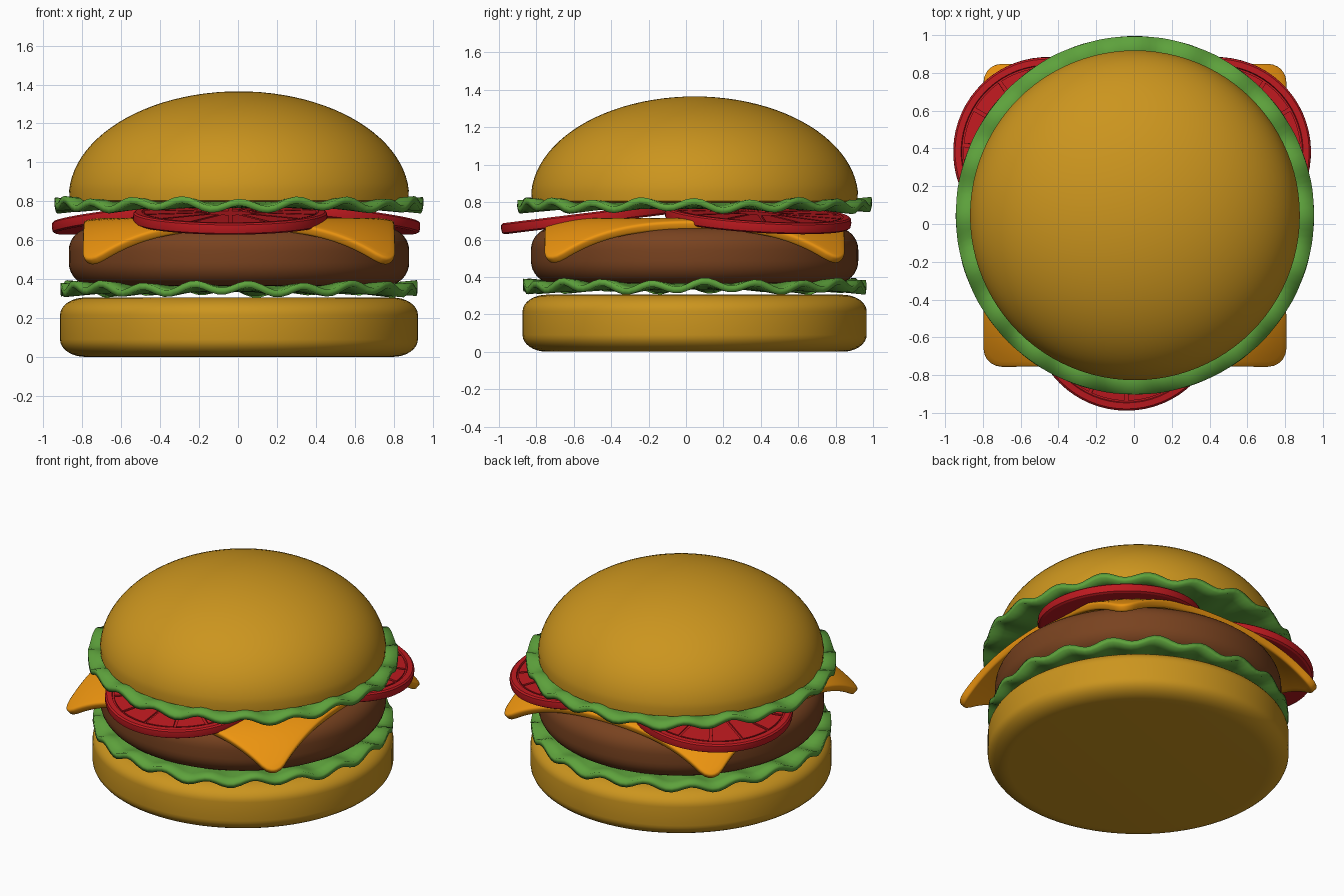
import bpy, bmesh
from math import sin, cos, pi, radians, hypot
from mathutils import Matrix

if "Cube" in bpy.data.objects:
    bpy.data.objects.remove(bpy.data.objects["Cube"])

CY = 0.046  # the stack is centred a little behind the origin


def material(name, rgb):
    m = bpy.data.materials.new(name)
    m.diffuse_color = (*rgb, 1)
    m.use_nodes = True
    m.node_tree.nodes["Principled BSDF"].inputs["Base Color"].default_value = m.diffuse_color
    return m


BUN = material("bun", (0.60, 0.30, 0.013))
MEAT = material("meat", (0.19, 0.055, 0.014))
CHEESE = material("cheese", (0.85, 0.30, 0.005))
TOMATO = material("tomato", (0.52, 0.010, 0.014))
LEAF = material("leaf", (0.11, 0.36, 0.045))


def finish(bm, name, mat, angle=40):
    bmesh.ops.remove_doubles(bm, verts=bm.verts, dist=1e-5)
    bmesh.ops.recalc_face_normals(bm, faces=bm.faces)
    me = bpy.data.meshes.new(name)
    bm.to_mesh(me)
    bm.free()
    ob = bpy.data.objects.new(name, me)
    bpy.context.collection.objects.link(ob)
    me.materials.append(mat)
    bpy.ops.object.select_all(action='DESELECT')
    ob.select_set(True)
    bpy.context.view_layer.objects.active = ob
    bpy.ops.object.shade_smooth_by_angle(angle=radians(angle))
    return ob


def revolve(bm, profile, n, height=lambda r, a: 0.0):
    """Sweep (radius, z) points around z; height() adds ripples."""
    rings = []
    for r, z in profile:
        rings.append([bm.verts.new((r * cos(2 * pi * i / n), r * sin(2 * pi * i / n),
                                    z + height(r, 2 * pi * i / n))) for i in range(n)]
                     if r > 0 else [bm.verts.new((0, 0, z))])
    for p, q in zip(rings, rings[1:]):
        for i in range(n):
            j = (i + 1) % n
            if len(p) == 1:
                bm.faces.new((p[0], q[i], q[j]))
            elif len(q) == 1:
                bm.faces.new((p[i], p[j], q[0]))
            else:
                bm.faces.new((p[i], p[j], q[j], q[i]))


def slab(name, mat, r, z0, z1, cr, cz):
    """Disc with rounded rims of radius cr (across) and cz (up)."""
    arc = [k * pi / 16 for k in range(9)]
    pts = [(0, z0)]
    pts += [(r - cr + cr * sin(t), z0 + cz - cz * cos(t)) for t in arc]
    pts += [(r - cr + cr * cos(t), z1 - cz + cz * sin(t)) for t in arc]
    pts += [(0, z1)]
    bm = bmesh.new()
    revolve(bm, pts, 96)
    finish(bm, name, mat).location = (0.005, CY, 0)


def lettuce(name, r, z, phase):
    bm = bmesh.new()
    pts = [(0, 0)] + [(r * k / 12, 0) for k in range(2, 13)]

    def ripple(d, a):
        w = max(0, (d / r - 0.7) / 0.3)
        return w * (0.021 * sin(20 * a + phase) + 0.008 * sin(7 * a + 2 * phase))
    revolve(bm, pts, 160, ripple)
    ob = finish(bm, name, LEAF)
    ob.location = (0.005, CY, z)
    mod = ob.modifiers.new("thickness", 'SOLIDIFY')
    mod.thickness = 0.035
    mod.offset = 0


# Buns and patty
slab("bottom_bun", BUN, 0.92, 0.0, 0.305, 0.13, 0.09)
slab("patty", MEAT, 0.875, 0.365, 0.665, 0.12, 0.12)
bm = bmesh.new()
dome = [(0, 0.795), (0.85, 0.795), (0.87, 0.805)]
dome += [(0.875 * cos(t), 0.82 + 0.545 * sin(t)) for t in [k * pi / 48 for k in range(1, 24)]]
revolve(bm, dome + [(0, 1.365)], 96)
finish(bm, "top_bun", BUN).location = (0.005, CY, 0)

# Lettuce leaves
lettuce("lower_lettuce", 0.918, 0.35, 0.4)
lettuce("upper_lettuce", 0.948, 0.782, 1.5)

# Cheese: square slice with rounded corners, drooping past the patty rim
bm = bmesh.new()
N, H, R = 48, 0.795, 0.10
grid = []
for i in range(N + 1):
    row = []
    for j in range(N + 1):
        x, y = (2 * i / N - 1) * H, (2 * j / N - 1) * H
        # pull the corners into a rounded shape
        ex, ey = max(0, abs(x) - H + R) / R, max(0, abs(y) - H + R) / R
        if ex > 0 and ey > 0:
            f = max(ex, ey) / hypot(ex, ey)
            x = (H - R + R * ex * f) * (1 if x > 0 else -1)
            y = (H - R + R * ey * f) * (1 if y > 0 else -1)
        d = max(0, hypot(x, y) - 0.68)
        row.append(bm.verts.new((x, y, -1.25 * d * d)))
    grid.append(row)
for i in range(N):
    for j in range(N):
        bm.faces.new((grid[i][j], grid[i + 1][j], grid[i + 1][j + 1], grid[i][j + 1]))
cheese = finish(bm, "cheese_slice", CHEESE, 50)
cheese.location = (0.005, CY, 0.69)
mod = cheese.modifiers.new("thickness", 'SOLIDIFY')
mod.thickness = 0.05
mod.offset = 0
mod = cheese.modifiers.new("soft_edge", 'BEVEL')
mod.width = 0.015
mod.segments = 3
mod.limit_method = 'ANGLE'
mod.angle_limit = radians(50)


# Tomato slices: rimmed disc with raised wedges, tilted outwards
def tomato(name, x, y, direction):
    bm = bmesh.new()
    revolve(bm, [(0, -0.03), (0.485, -0.03), (0.497, -0.022), (0.5, 0), (0.497, 0.022),
                 (0.487, 0.03), (0.455, 0.03), (0.452, 0.018), (0, 0.018)], 64)
    wedges, steps, gap = 14, 5, 0.009
    for k in range(wedges):
        a0, a1 = 2 * pi * k / wedges, 2 * pi * (k + 1) / wedges
        edge = []
        for r in (0.12, 0.443):
            g = gap / r
            arc = [a0 + g + (a1 - a0 - 2 * g) * s / steps for s in range(steps + 1)]
            edge.append([(r * cos(a), r * sin(a)) for a in arc])
        loop = edge[0] + edge[1][::-1]
        low = [bm.verts.new((*p, 0.016)) for p in loop]
        top = [bm.verts.new((*p, 0.028)) for p in loop]
        bm.faces.new(top)
        for i in range(len(loop)):
            j = (i + 1) % len(loop)
            bm.faces.new((low[i], low[j], top[j], top[i]))
    ob = finish(bm, name, TOMATO, 30)
    ob.matrix_world = (Matrix.Translation((x, y, 0.717))
                       @ Matrix.Rotation(radians(direction), 4, 'Z')
                       @ Matrix.Rotation(radians(7), 4, 'Y'))


tomato("front_tomato", -0.04, -0.492, -90)
tomato("right_tomato", 0.44, 0.385, 30)
tomato("left_tomato", -0.46, 0.385, 150)
